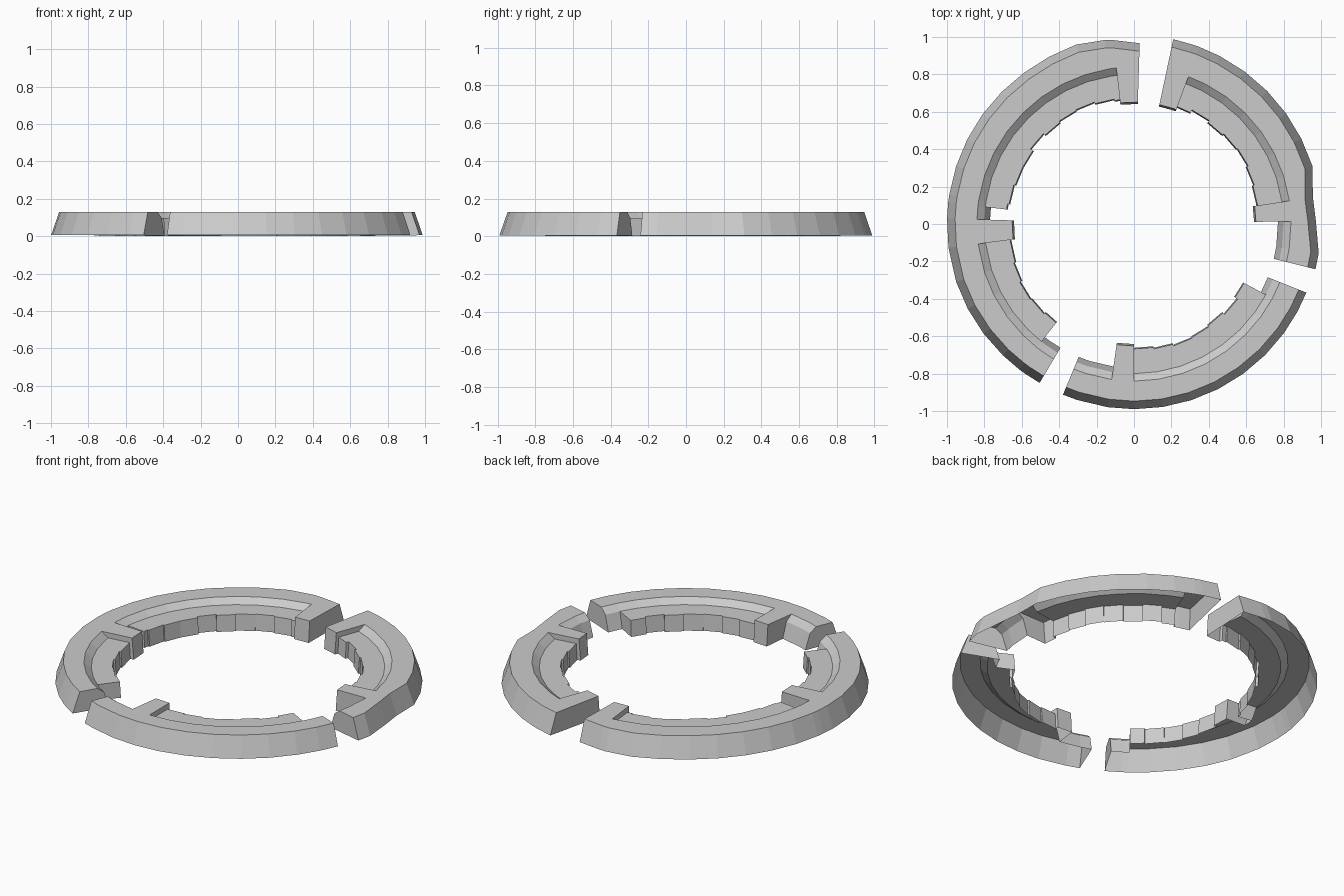
import bpy, bmesh, math

if "Cube" in bpy.data.objects:
    bpy.data.objects.remove(bpy.data.objects["Cube"])

TOP, FLOOR = 0.128, 0.097
STEPS = (0.668, 0.676, 0.685, 0.680, 0.672, 0.684, 0.668)

# Outer radius: dented on the right, tapered at the top end, slightly tight at the front
KEYS = [(-20, 1.0), (-7, 1.0), (6, 0.955), (16, 1.003), (78.5, 1.01), (88.2, 0.967),
        (104, 1.01), (122, 1.0), (200, 1.0), (240, 0.988), (270, 0.99), (340, 0.992)]


def outer_radius(a):
    for (a0, r0), (a1, r1) in zip(KEYS, KEYS[1:]):
        if a0 <= a <= a1:
            return r0 + (r1 - r0) * (a - a0) / (a1 - a0)
    return 1.0


def rim_profile(a):
    r = outer_radius(a)
    return [(r, 0.005), (r - 0.043, TOP), (0.84, TOP)]


def inner_profile(kind, r=0.67):
    if kind == "bare":
        return [(0.84, TOP), (0.80, FLOOR), (0.77, 0.003)]
    if kind == "block":
        return [(0.84, TOP), (0.652, TOP), (0.642, 0)]
    return [(0.84, TOP), (0.80, FLOOR), (r, FLOOR), (r - 0.006, 0)]


def face(bm, pts, flip=False):
    vs = [bm.verts.new(p) for p in pts]
    bm.faces.new(vs[::-1] if flip else vs)


def at(a, prof):
    c, s = math.cos(math.radians(a)), math.sin(math.radians(a))
    return [(r * c, r * s, z) for r, z in prof]


def sweep(bm, a0, a1, p0, p1):
    q0, q1 = at(a0, p0), at(a1, p1)
    for i in range(len(q0) - 1):
        face(bm, (q0[i], q1[i], q1[i + 1], q0[i + 1]))


def splits(a0, a1, step=9):
    mid = [k * step for k in range(-3, 42) if a0 + 2 < k * step < a1 - 2]
    return [a0] + mid + [a1]


def side_cap(bm, a, kind, neighbour, r, nr, flip):
    """Close the exposed side of a flange or block."""
    if kind == "block" and neighbour == "flange":
        prof = [(0.84, TOP), (0.652, TOP), (0.642, 0), (nr - 0.006, 0), (nr, FLOOR), (0.80, FLOOR)]
    elif kind == "block":
        prof = inner_profile(kind) + [(0.77, 0.003), (0.80, FLOOR)]
    elif kind == "flange" and neighbour == "bare":
        prof = inner_profile(kind, r)[1:] + [(0.77, 0.003)]
    else:
        return
    face(bm, at(a, prof), flip)


def arc_piece(name, start, sections):
    bm = bmesh.new()
    a0, prev = start, None
    for n, (kind, a1) in enumerate(sections):
        nxt = sections[n + 1][0] if n + 1 < len(sections) else None
        angs = splits(a0, a1)
        radii = [STEPS[i % len(STEPS)] for i in range(len(angs) - 1)]
        if kind != "flange":
            radii = [0.67] * len(radii)
        for i, (b0, b1) in enumerate(zip(angs, angs[1:])):
            # raised outer rim, then the inner part
            sweep(bm, b0, b1, rim_profile(b0), rim_profile(b1))
            p = inner_profile(kind, radii[i])
            sweep(bm, b0, b1, p, p)
            # small step between neighbouring inner wall panels
            if kind == "flange" and i:
                r0, r1 = radii[i - 1], radii[i]
                prof = [(max(r0, r1), FLOOR), (min(r0, r1), FLOOR),
                        (min(r0, r1) - 0.006, 0), (max(r0, r1) - 0.006, 0)]
                face(bm, at(b0, prof), r0 < r1)
        # end faces
        if prev is None:
            face(bm, at(a0, rim_profile(a0) + inner_profile(kind)[1:]))
        else:
            side_cap(bm, a0, kind, prev, radii[0], last_r, False)
        if nxt is None:
            face(bm, at(a1, rim_profile(a1) + inner_profile(kind)[1:]), True)
        else:
            side_cap(bm, a1, kind, nxt, radii[-1], STEPS[0], True)
        a0, prev, last_r = a1, kind, radii[-1]
    bmesh.ops.remove_doubles(bm, verts=bm.verts, dist=0.0005)
    me = bpy.data.meshes.new(name)
    bm.to_mesh(me)
    bm.free()
    ob = bpy.data.objects.new(name, me)
    bpy.context.collection.objects.link(ob)


# Three broken pieces of the hollow ring, listed counter-clockwise as (kind, end angle)
arc_piece("right_ring_piece", -14,
          [("bare", 1), ("block", 8.5), ("flange", 69.7), ("block", 78)])
arc_piece("left_ring_piece", 88.2,
          [("block", 96.5), ("flange", 173.5), ("bare", 178.3), ("block", 187.3),
           ("flange", 231.8), ("bare", 239.3)])
arc_piece("front_ring_piece", 247.4,
          [("bare", 261.8), ("block", 270), ("flange", 331.8), ("bare", 338.3)])
